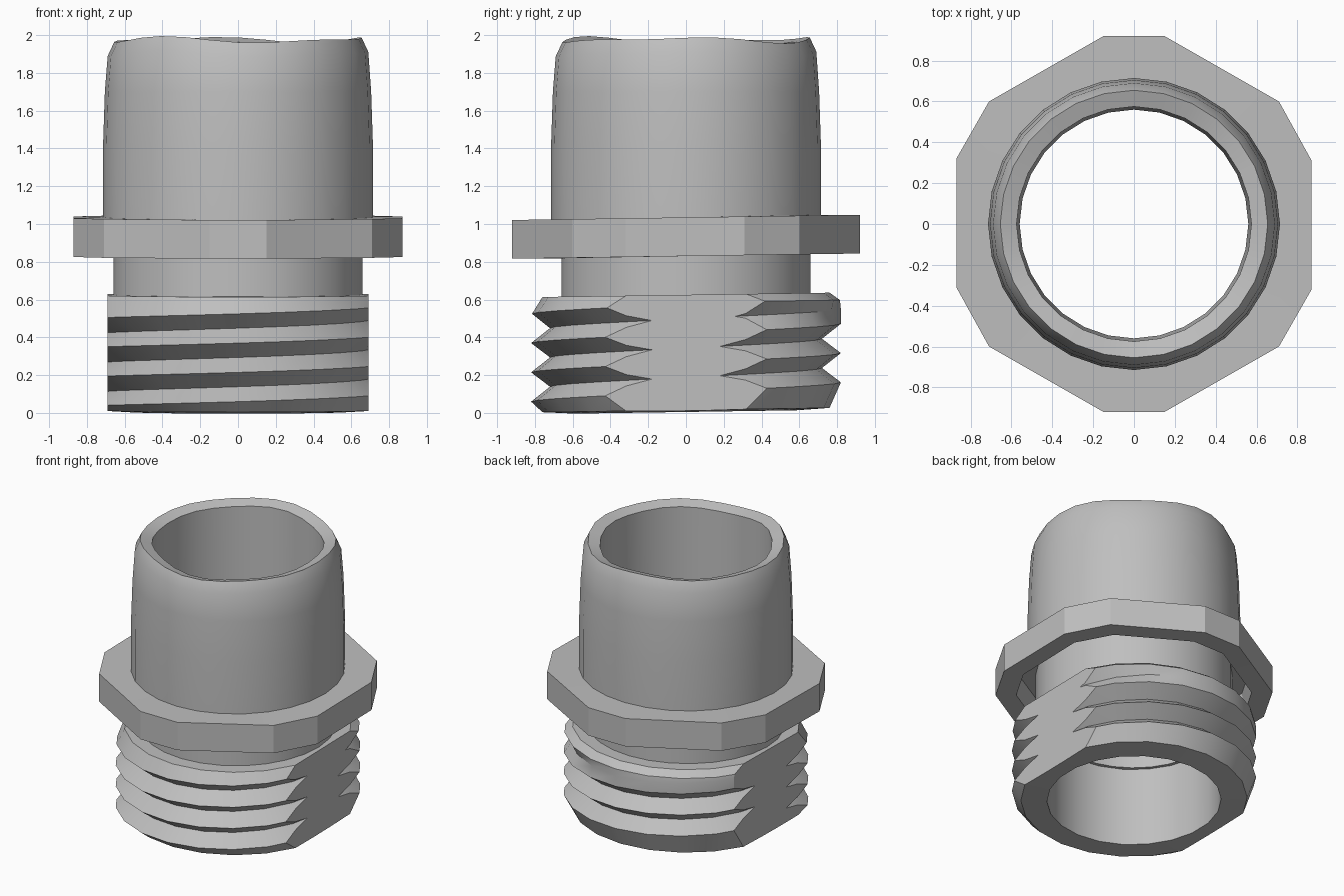
import bpy, bmesh
from math import sin, cos, pi, radians

cube = bpy.data.objects.get("Cube")
if cube:
    bpy.data.objects.remove(cube)

grey = bpy.data.materials.new("plain grey")
grey.use_nodes = True
grey.diffuse_color = (0.52, 0.52, 0.52, 1)
grey.node_tree.nodes["Principled BSDF"].inputs["Base Color"].default_value = (0.52, 0.52, 0.52, 1)


def finish(bm, name, angle=30):
    """Turn a bmesh into a shaded object."""
    bmesh.ops.recalc_face_normals(bm, faces=bm.faces)
    mesh = bpy.data.meshes.new(name)
    bm.to_mesh(mesh)
    bm.free()
    mesh.materials.append(grey)
    ob = bpy.data.objects.new(name, mesh)
    bpy.context.collection.objects.link(ob)
    bpy.ops.object.select_all(action='DESELECT')
    ob.select_set(True)
    bpy.context.view_layer.objects.active = ob
    bpy.ops.object.shade_smooth_by_angle(angle=radians(angle))
    return ob


def loft(sections):
    """Join a ring of equal closed cross-sections into a solid."""
    bm = bmesh.new()
    cols = [[bm.verts.new(p) for p in s] for s in sections]
    for a, b in zip(cols, cols[1:] + cols[:1]):
        for j in range(len(a)):
            k = (j + 1) % len(a)
            bm.faces.new((a[j], b[j], b[k], a[k]))
    return bm


def column(profile, t):
    return [(r * cos(t), r * sin(t), z) for r, z in profile]


# Neck and smooth barrel: one hollow turning with an uneven top rim
def body_profile(t):
    wave = 0.012 * sin(3 * t + 2) + 0.008 * sin(5 * t)
    return [(0.56, 0.58), (0.66, 0.58), (0.66, 0.99), (0.715, 0.99),
            (0.715, 1.4), (0.705, 1.7), (0.69, 1.9 + wave),
            (0.655, 1.975 + wave), (0.575, 1.95 + wave)]


SIDES = 28
angles = [2 * pi * i / SIDES for i in range(SIDES)]
finish(loft([column(body_profile(t), t) for t in angles]), "neck_and_barrel")

# Flange: hexagon with trimmed corners, hollow underneath
outline = [(0.87, 0.31), (0.71, 0.6), (0.15, 0.92),
           (-0.15, 0.92), (-0.71, 0.6), (-0.87, 0.32)]
outline += [(-x, -y) for x, y in outline]


def flange_section(x, y):
    r = (x * x + y * y) ** 0.5
    rings = [(0.64, 1.035), (r, 1.035), (r, 0.83), (0.79, 0.83), (0.77, 0.98), (0.64, 0.98)]
    return [(x / r * q, y / r * q, z + 0.015 * y) for q, z in rings]


finish(loft([flange_section(x, y) for x, y in outline]), "flange", 20)

# Threaded end: helical ridges with two flat sides
PITCH, CREST, ROOT, FLAT = 0.155, 0.82, 0.72, 0.69


def thread_profile(t):
    z = 0.188 + PITCH * t / (2 * pi)
    fade = min(1, max(0, t / (pi / 2)))       # last groove runs out
    rows = [(0.585, 0.005), (0.76, 0.015)]
    for k in range(3):
        groove = ROOT + (CREST - ROOT) * fade * (k == 2)
        rows += [(CREST, z + (k - 0.5) * PITCH), (groove, z + k * PITCH)]
    rows += [(CREST - 0.005, min(0.585, z + 2.5 * PITCH)), (0.76, 0.625), (0.585, 0.625)]
    return [(r, h + 0.015 * r * sin(t)) for r, h in rows]


STEPS = 22
turn = [-pi + 2 * pi * (i + 0.5) / STEPS for i in range(STEPS)]
bm = loft([column(thread_profile(t), t) for t in turn])
for side in (1, -1):
    cut = bmesh.ops.bisect_plane(bm, geom=bm.verts[:] + bm.edges[:] + bm.faces[:],
                                 plane_co=(side * FLAT, 0, 0), plane_no=(side, 0, 0),
                                 clear_outer=True)
    rim = [e for e in cut["geom_cut"] if isinstance(e, bmesh.types.BMEdge)]
    bmesh.ops.holes_fill(bm, edges=rim, sides=0)
finish(bm, "threaded_end", 25)
